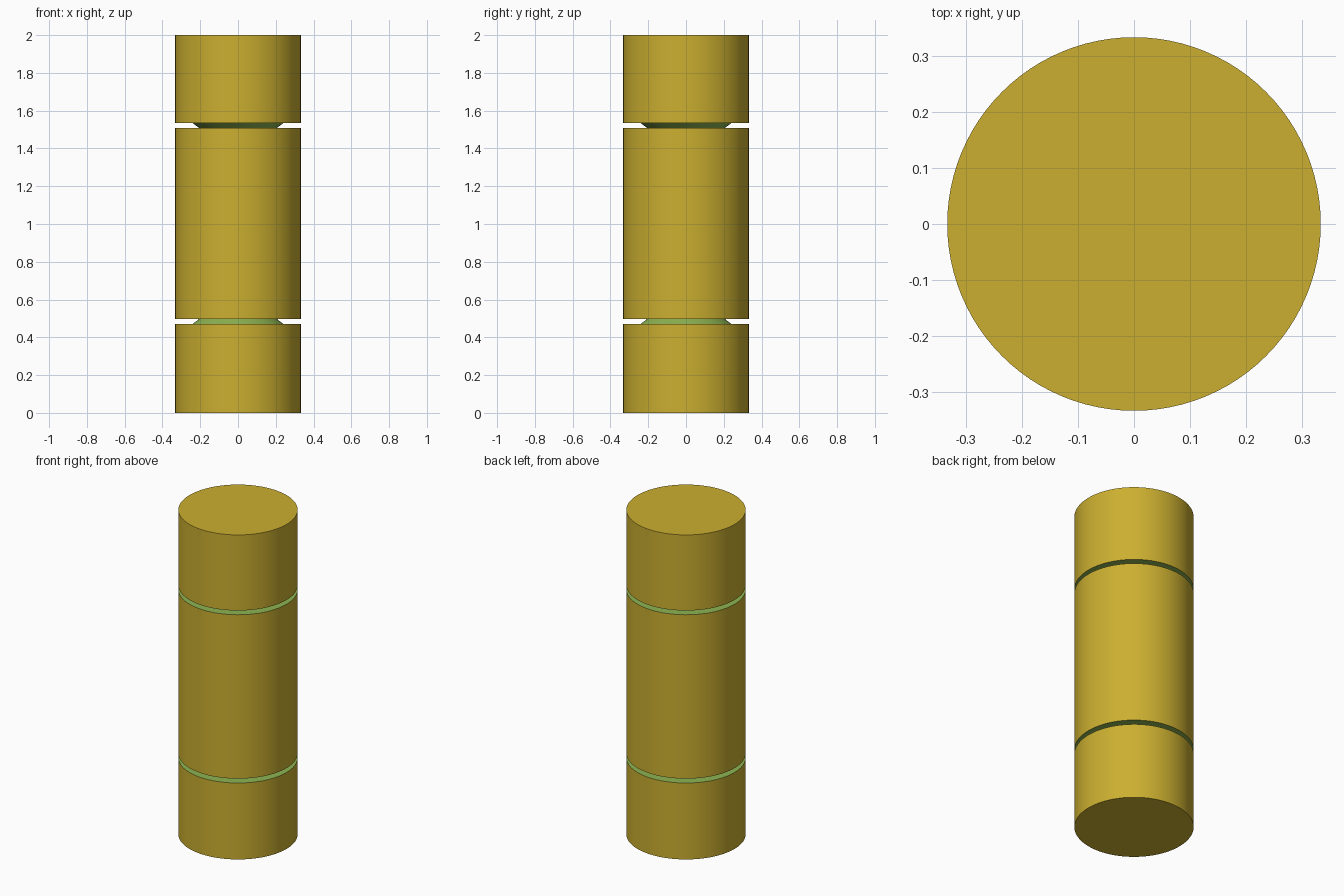
import bpy, bmesh, math
from mathutils import Matrix

if "Cube" in bpy.data.objects:
    bpy.data.objects.remove(bpy.data.objects["Cube"])

R, SEGMENTS = 0.333, 96
LOW = (0.471, 0.498)      # lower groove bottom and top
HIGH = (1.508, 1.534)     # upper groove bottom and top
NECK_WIDE, NECK_THIN = 0.24, 0.205


def material(name, rgb):
    m = bpy.data.materials.new(name)
    m.diffuse_color = (*rgb, 1)
    m.use_nodes = True
    m.node_tree.nodes["Principled BSDF"].inputs["Base Color"].default_value = m.diffuse_color
    return m


yellow = material("mustard_yellow", (0.60, 0.43, 0.03))
green = material("groove_green", (0.27, 0.46, 0.085))

# Outline of the turned body, with a tapered neck inside each groove
profile = [
    (0, 0), (R, 0),
    (R, LOW[0]), (NECK_WIDE, LOW[0]), (NECK_THIN, LOW[1]), (R, LOW[1]),
    (R, HIGH[0]), (NECK_THIN, HIGH[0]), (NECK_WIDE, HIGH[1]), (R, HIGH[1]),
    (R, 2), (0, 2),
]

bm = bmesh.new()
verts = [bm.verts.new((r, 0, z)) for r, z in profile]
edges = [bm.edges.new(pair) for pair in zip(verts, verts[1:])]
bmesh.ops.spin(bm, geom=verts + edges, cent=(0, 0, 0), axis=(0, 0, 1),
               angle=math.tau, steps=SEGMENTS, use_duplicate=False)
bmesh.ops.remove_doubles(bm, verts=bm.verts, dist=0.0001)
bmesh.ops.recalc_face_normals(bm, faces=bm.faces)

# Groove walls and necks are green, the rest is yellow
for f in bm.faces:
    z = f.calc_center_median().z
    f.material_index = int(any(a - 0.001 < z < b + 0.001 for a, b in (LOW, HIGH)))

mesh = bpy.data.meshes.new("grooved_cylinder")
bm.to_mesh(mesh)
bm.free()
mesh.materials.append(yellow)
mesh.materials.append(green)
body = bpy.data.objects.new("grooved_cylinder", mesh)
bpy.context.collection.objects.link(body)

# Smooth sides with crisp rims
bpy.context.view_layer.objects.active = body
body.select_set(True)
bpy.ops.object.shade_smooth_by_angle(angle=math.radians(30))
